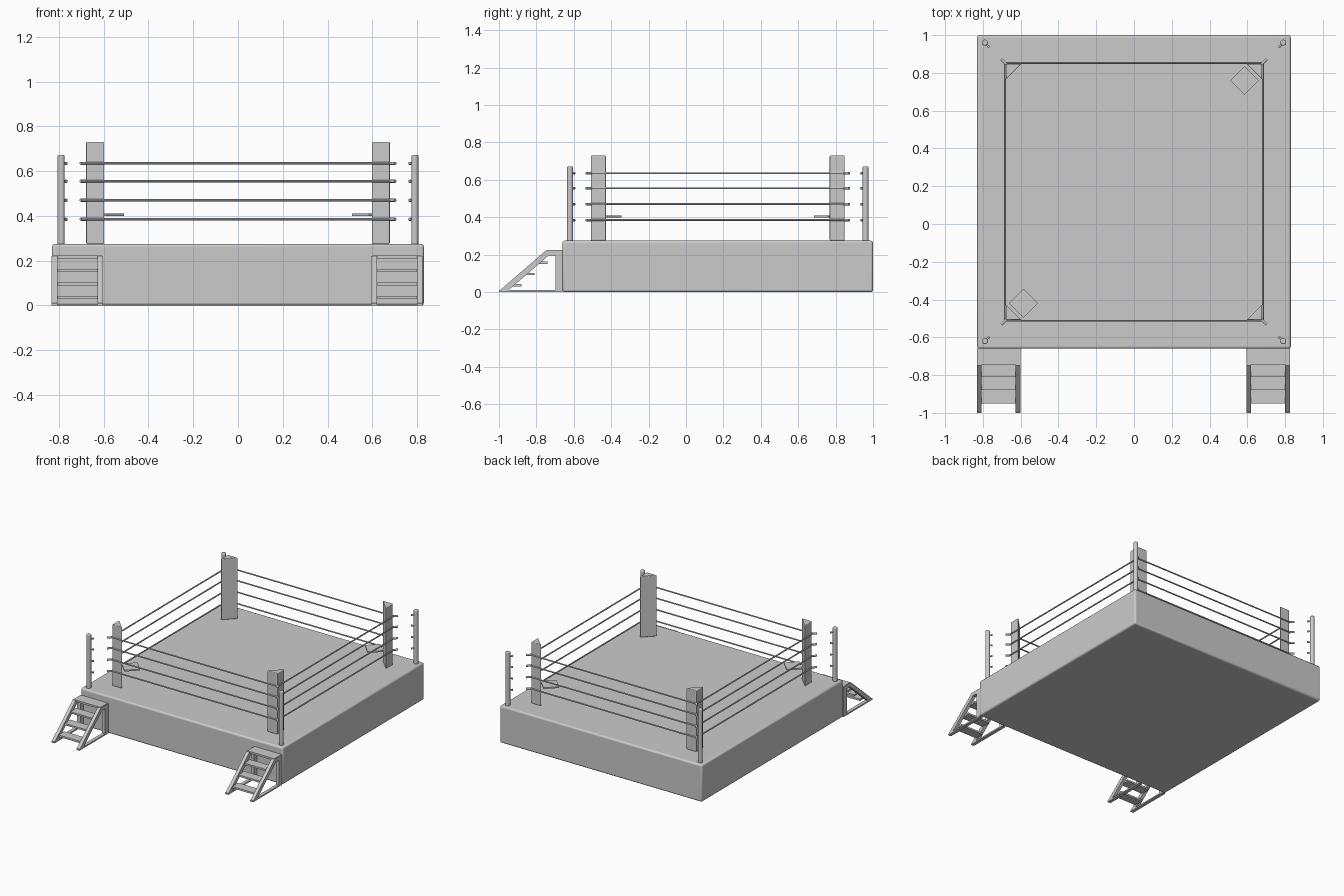
import bpy, bmesh, math
from mathutils import Vector

cube = bpy.data.objects.get("Cube")
if cube:
    bpy.data.objects.remove(cube)

grey = bpy.data.materials.new("plain grey")
grey.use_nodes = True
colour = (0.6, 0.6, 0.6, 1)
grey.diffuse_color = colour
grey.node_tree.nodes["Principled BSDF"].inputs["Base Color"].default_value = colour

CY = 0.17                      # centre of the ring along y
ROPE = 0.682                   # half side of the rope square
POST = 0.79                    # half spacing of the corner posts
HEIGHTS = [0.635, 0.555, 0.47, 0.385]
CORNERS = [(1, 1), (-1, 1), (-1, -1), (1, -1)]


def finish(bm, name, bevel=0, smooth=False):
    bmesh.ops.recalc_face_normals(bm, faces=bm.faces)
    mesh = bpy.data.meshes.new(name)
    bm.to_mesh(mesh)
    bm.free()
    mesh.materials.append(grey)
    ob = bpy.data.objects.new(name, mesh)
    bpy.context.collection.objects.link(ob)
    if bevel:
        mod = ob.modifiers.new("Bevel", "BEVEL")
        mod.width, mod.segments = bevel, 3
    if smooth:
        bpy.ops.object.select_all(action="DESELECT")
        ob.select_set(True)
        bpy.context.view_layer.objects.active = ob
        bpy.ops.object.shade_smooth_by_angle(angle=math.radians(40))
    return ob


def prism(bm, points, offset):
    """Extrude a closed outline along an offset vector."""
    face = bm.faces.new([bm.verts.new(p) for p in points])
    new = bmesh.ops.extrude_face_region(bm, geom=[face])["geom"]
    bmesh.ops.translate(bm, vec=Vector(offset),
                        verts=[v for v in new if isinstance(v, bmesh.types.BMVert)])


def box(bm, x0, x1, y0, y1, z0, z1):
    prism(bm, [(x0, y0, z0), (x1, y0, z0), (x1, y1, z0), (x0, y1, z0)], (0, 0, z1 - z0))


def rod(bm, a, b, radius, sides=10):
    a, b = Vector(a), Vector(b)
    d = b - a
    made = bmesh.ops.create_cone(bm, cap_ends=True, segments=sides, radius1=radius,
                                 radius2=radius, depth=d.length)["verts"]
    bmesh.ops.rotate(bm, verts=made, matrix=d.to_track_quat("Z", "Y").to_matrix())
    bmesh.ops.translate(bm, verts=made, vec=(a + b) / 2)


def corner(sx, sy, r, z):
    return (sx * r, CY + sy * r, z)


# Raised platform
bm = bmesh.new()
box(bm, -0.83, 0.83, CY - 0.83, CY + 0.83, 0, 0.275)
finish(bm, "platform", 0.012, True)

# Four ropes around the ring
bm = bmesh.new()
for z in HEIGHTS:
    for i, c in enumerate(CORNERS):
        rod(bm, corner(*c, ROPE, z), corner(*CORNERS[i - 1], ROPE, z), 0.005, 8)
finish(bm, "ropes", 0, True)

# Corner posts, their hooks, the rope ends and the corner pads
for sx, sy in CORNERS:
    side = ("back" if sy > 0 else "front") + ("_left" if sx > 0 else "_right")

    bm = bmesh.new()
    rod(bm, corner(sx, sy, POST, 0.27), corner(sx, sy, POST, 0.672), 0.016, 20)
    finish(bm, side + "_post", 0.006, True)

    bm = bmesh.new()
    for z in HEIGHTS:
        rod(bm, corner(sx, sy, POST - 0.005, z), corner(sx, sy, POST - 0.022, z), 0.005)
        rod(bm, corner(sx, sy, POST - 0.018, z), corner(sx, sy, POST - 0.024, z), 0.007)
    finish(bm, side + "_post_hooks", 0, True)

    bm = bmesh.new()
    for z in HEIGHTS:
        rod(bm, corner(sx, sy, ROPE - 0.01, z), corner(sx, sy, 0.703, z), 0.007)
    finish(bm, side + "_rope_ends", 0, True)

    bm = bmesh.new()
    r, leg = 0.678, 0.082
    x, y = sx * r, CY + sy * r
    prism(bm, [(x, y, 0.275), (x - sx * leg, y, 0.275), (x, y - sy * leg, 0.275)],
          (0, 0, 0.455))
    finish(bm, side + "_pad", 0.005, True)

# Thin diamond corner seats in two opposite corners
for s, name in ((1, "back_left_seat"), (-1, "front_right_seat")):
    bm = bmesh.new()
    x, y, h = s * 0.585, CY + s * 0.59, 0.076
    prism(bm, [(x + h, y, 0.4), (x, y + h, 0.4), (x - h, y, 0.4), (x, y - h, 0.4)],
          (0, 0, 0.01))
    finish(bm, name)

# Stairs: side frames, treads and landing
for cx, name in ((0.71, "left"), (-0.717, "right")):
    bm = bmesh.new()
    for inner in (-0.115, 0.09):
        x0 = cx + inner
        x1 = x0 + 0.025
        outline = [(-1, 0.005), (-0.955, 0.005), (-0.735, 0.195), (-0.66, 0.195),
                   (-0.66, 0.222), (-0.75, 0.222)]
        prism(bm, [(x0, y, z) for y, z in outline], (x1 - x0, 0, 0))
        box(bm, x0, x1, -0.697, -0.66, 0, 0.2)
        box(bm, x0, x1, -1, -0.66, 0, 0.01)
    finish(bm, name + "_stair_frame")

    bm = bmesh.new()
    box(bm, cx - 0.11, cx + 0.11, -0.745, -0.66, 0.21, 0.224)
    for i in range(3):
        y, z = -0.74 - 0.07 * i, 0.15 - 0.06 * i
        box(bm, cx - 0.095, cx + 0.095, y - 0.07, y, z, z + 0.013)
    finish(bm, name + "_stair_treads")
